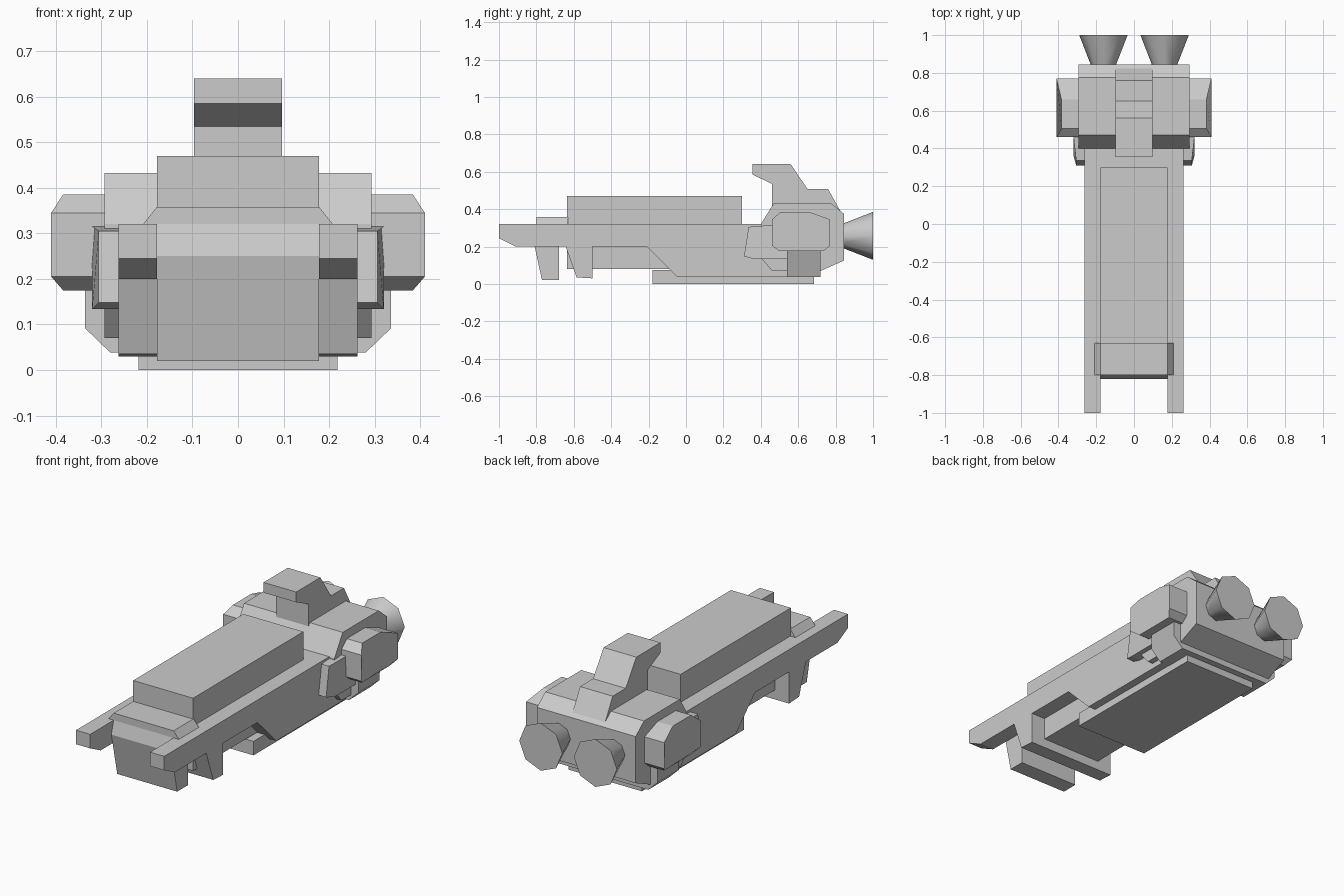
import bpy, bmesh, math
from mathutils import Matrix

if "Cube" in bpy.data.objects:
    bpy.data.objects.remove(bpy.data.objects["Cube"])


def slab(name, profile, x0, x1, inset=None):
    """Extrude a (y, z) profile from x0 to x1; inset(y, z) trims the outer x."""
    bm = bmesh.new()
    n = len(profile)
    trim = inset or (lambda y, z: 0.0)
    both = x0 < 0
    a = [bm.verts.new((x0 + (trim(y, z) if both else 0), y, z)) for y, z in profile]
    b = [bm.verts.new((x1 - trim(y, z), y, z)) for y, z in profile]
    bm.faces.new(a)
    bm.faces.new(b[::-1])
    for i in range(n):
        j = (i + 1) % n
        bm.faces.new((a[i], b[i], b[j], a[j]))
    return finish(name, bm)


def finish(name, bm):
    bmesh.ops.recalc_face_normals(bm, faces=bm.faces)
    me = bpy.data.meshes.new(name)
    bm.to_mesh(me)
    bm.free()
    ob = bpy.data.objects.new(name, me)
    bpy.context.collection.objects.link(ob)
    return ob


def mirror(ob):
    ob.modifiers.new("mirror", "MIRROR").use_mirror_merge = False
    return ob


def rect(y0, y1, z0, z1):
    return [(y0, z0), (y1, z0), (y1, z1), (y0, z1)]


# Hull: twin side rails and the wide lower body behind them
mirror(slab("side_rail", [(-1, .32), (-1, .245), (-.91, .20), (-.21, .20),
                          (-.05, .04), (.68, .04), (.68, .32)], .178, .262))
slab("lower_hull", [(-.21, .20), (-.05, .04), (.72, .04), (.72, .32), (-.21, .32)], -.178, .178)
slab("top_block", rect(-.635, .30, .08, .47), -.178, .178)
slab("belly_plate", rect(-.18, .685, 0, .075), -.218, .218)

# Nose: hanging front plate, sloped cap, rear leg bar
slab("front_plate", [(-.82, .25), (-.77, .02), (-.68, .02), (-.68, .20),
                     (-.63, .20), (-.63, .32), (-.80, .32)], -.178, .178)
slab("nose_cap", rect(-.80, -.63, .318, .358), -.178 - .032, .21,
     lambda y, z: .032 if z > .34 else 0)
slab("leg_bar", [(-.645, .205), (-.585, .035), (-.50, .03), (-.50, .205)], -.262, .262)

# Engine housing at the back
slab("engine_housing", [(.40, .32), (.47, .432), (.775, .432), (.845, .375),
                        (.845, .125), (.72, .07), (.46, .07), (.40, .14)], -.293, .293)
slab("side_pods", [(.46, .345), (.505, .385), (.66, .385), (.77, .345),
                   (.77, .205), (.735, .175), (.50, .175), (.46, .205)], -.41, .41,
     lambda y, z: .026 if z > .36 or z < .19 else 0)

# Lower pods with chamfered bottom edge
slab("lower_pods", [(.54, .18), (.54, .092), (.54, .038), (.72, .038),
                    (.72, .092), (.72, .18)], -.336, .336,
     lambda y, z: .056 if z < .05 else 0)

# Side fins ahead of the pods, bevelled towards the front
mirror(slab("side_fin", [(.335, .305), (.31, .148), (.36, .134), (.54, .134),
                         (.54, .315), (.46, .315)], .25, .32,
            lambda y, z: .014 if y < .34 else 0))

# Hooked top fin
slab("top_fin", [(.355, .64), (.56, .64), (.65, .507), (.76, .507), (.825, .39),
                 (.46, .39), (.46, .535), (.355, .585)], -.097, .097)

# Flared eight-sided nozzles
bm = bmesh.new()
bmesh.ops.create_cone(bm, cap_ends=True, segments=8, radius1=.128, radius2=.062, depth=.17,
                      matrix=Matrix.Translation((.162, .915, .257)) @ Matrix.Rotation(math.pi / 2, 4, 'X'))
nozzle = mirror(finish("nozzle", bm))
bpy.context.view_layer.objects.active = nozzle
nozzle.select_set(True)
bpy.ops.object.shade_smooth_by_angle(angle=math.radians(50))
